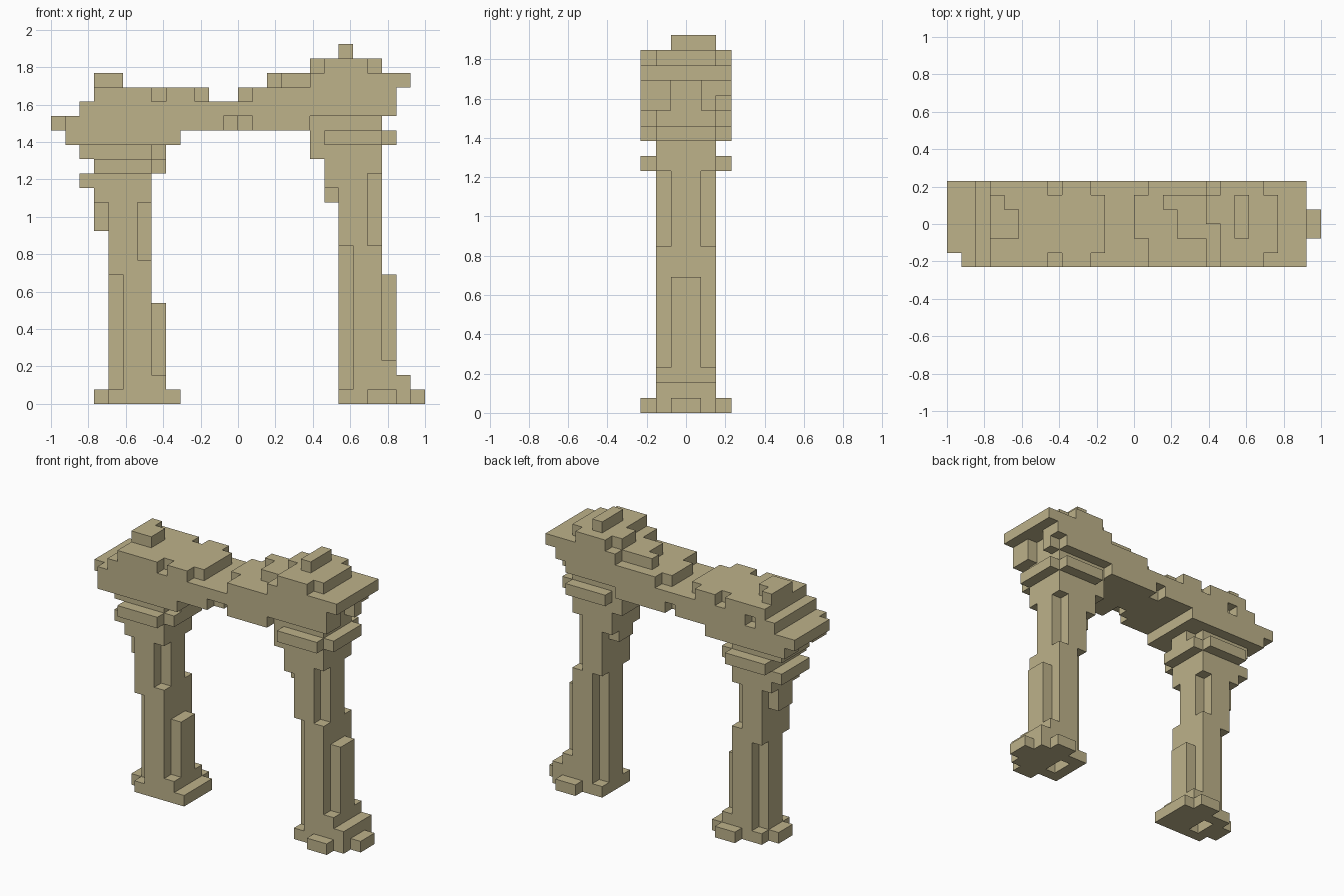
import bpy
import bmesh
from mathutils import Vector

UNIT = 1 / 13  # edge of one stone cell

cube = bpy.data.objects.get("Cube")
if cube:
    bpy.data.objects.remove(cube, do_unlink=True)

stone = bpy.data.materials.new("sandstone")
stone.use_nodes = True
stone.diffuse_color = (0.51, 0.445, 0.255, 1)
stone.node_tree.nodes["Principled BSDF"].inputs["Base Color"].default_value = stone.diffuse_color


def cells(x, z, y):
    """Cells of a block; a single number for y means symmetric about the middle."""
    y = y if isinstance(y, tuple) else (-y, y)
    return {(i, j, k) for i in range(*x) for j in range(*y) for k in range(*z)}


class Part:
    """Stonework made by adding blocks and carving blocks away."""

    def __init__(self, name):
        self.name, self.solid = name, set()

    def add(self, x, z, y=2):
        self.solid |= cells(x, z, y)

    def carve(self, x, z, y):
        self.solid -= cells(x, z, y)

    def carve_corners(self, x, z, inner, outer):
        self.carve(x, z, (inner, outer))
        self.carve(x, z, (-outer, -inner))

    def build(self):
        bm = bmesh.new()
        verts = {}

        def vert(p):
            key = tuple(round(c) for c in p)
            if key not in verts:
                verts[key] = bm.verts.new(Vector(key) * UNIT)
            return verts[key]

        # Skin every cell side that touches open air
        for cell in sorted(self.solid):
            for axis in range(3):
                for side in (0, 1):
                    step = Vector((0, 0, 0))
                    step[axis] = 2 * side - 1
                    if tuple(int(c) for c in Vector(cell) + step) in self.solid:
                        continue
                    u, v = Vector((0, 0, 0)), Vector((0, 0, 0))
                    u[(axis + 1) % 3] = v[(axis + 2) % 3] = 1
                    base = Vector(cell)
                    base[axis] += side
                    loop = [base, base + u, base + u + v, base + v]
                    bm.faces.new([vert(p) for p in (loop if side else loop[::-1])])
        # Merge the cells into large flat faces
        bmesh.ops.dissolve_limit(bm, angle_limit=0.01, verts=bm.verts, edges=bm.edges)
        mesh = bpy.data.meshes.new(self.name)
        bm.to_mesh(mesh)
        bm.free()
        mesh.materials.append(stone)
        bpy.context.collection.objects.link(bpy.data.objects.new(self.name, mesh))


# Right pillar: foot, shaft, ribs and flared head
right = Part("right_pillar")
right.add((-9, -6), (0, 18))
right.add((-9, -4), (0, 1))
right.add((-10, -9), (0, 1), 1)
right.add((-7, -5), (0, 1), (2, 3))
right.add((-6, -5), (1, 2))
right.add((-6, -5), (2, 7), 1)
right.add((-10, -9), (12, 14), 1)
right.add((-10, -9), (14, 15))
right.add((-11, -6), (15, 16))
right.add((-11, -6), (17, 18))
right.add((-6, -5), (17, 18), 1)
right.carve_corners((-9, -8), (1, 9), 1, 2)
right.carve_corners((-7, -6), (10, 14), 1, 2)
right.carve((-8, -7), (0, 16), 1)

# Left pillar
left = Part("left_pillar")
left.add((7, 10), (0, 20))
left.add((7, 12), (0, 2))
left.carve((7, 8), (1, 2), 2)
left.add((7, 8), (1, 2))
left.add((9, 11), (0, 1), 3)
left.add((12, 13), (0, 1), 1)
left.add((10, 11), (2, 3))
left.add((10, 11), (3, 9), 1)
left.add((6, 7), (14, 15), 1)
left.add((6, 7), (15, 17))
left.add((5, 10), (17, 18))
left.carve_corners((7, 8), (1, 11), 1, 2)
left.carve_corners((9, 10), (11, 16), 1, 2)
left.carve((8, 9), (0, 16), 1)

# Collars around the pillar heads
right_collar = Part("right_collar")
right_collar.add((-10, -6), (16, 17), 3)
right_collar.add((-6, -5), (16, 17))
left_collar = Part("left_collar")
left_collar.add((6, 10), (18, 19), 3)
left_collar.add((5, 11), (18, 19))

# Beam: worn courses from bottom to top
beam = Part("beam")
beam.add((-11, -4), (18, 19), 3)
beam.add((-12, 5), (19, 20), 3)
beam.add((5, 10), (19, 20))
beam.add((-13, -12), (19, 20), (-2, 3))
beam.add((-11, 10), (20, 21), 3)
for y in ((-3, -1), (1, 3)):
    beam.add((-12, -11), (18, 19), y)
    beam.add((10, 11), (20, 22), y)
beam.carve((10, 11), (20, 21), (2, 3))
beam.add((-10, -3), (21, 22), 3)
beam.add((-3, -2), (21, 22))
beam.add((0, 1), (21, 22), (-1, 2))
beam.add((1, 10), (21, 22), 3)
beam.carve_corners((-6, -5), (21, 22), 2, 3)
beam.carve_corners((-1, 0), (19, 20), 2, 3)
beam.carve((0, 1), (19, 20), (-3, -1))
beam.carve((-9, -8), (20, 21), (2, 3))

# Low crest on the right end
right_crest = Part("right_crest")
right_crest.add((-10, -8), (22, 23), 1)
right_crest.add((-10, -9), (22, 23), (1, 2))

# Stepped crest on the left end
left_crest = Part("left_crest")
left_crest.add((2, 3), (22, 23), (1, 2))
left_crest.add((3, 5), (22, 23), (-1, 2))
left_crest.add((5, 12), (22, 23), 3)
left_crest.add((5, 6), (23, 24), (0, 2))
left_crest.add((6, 9), (23, 24), 3)
left_crest.add((9, 10), (23, 24))
left_crest.add((7, 8), (24, 25), (-1, 2))

for part in (right, left, right_collar, left_collar, beam, right_crest, left_crest):
    part.build()
